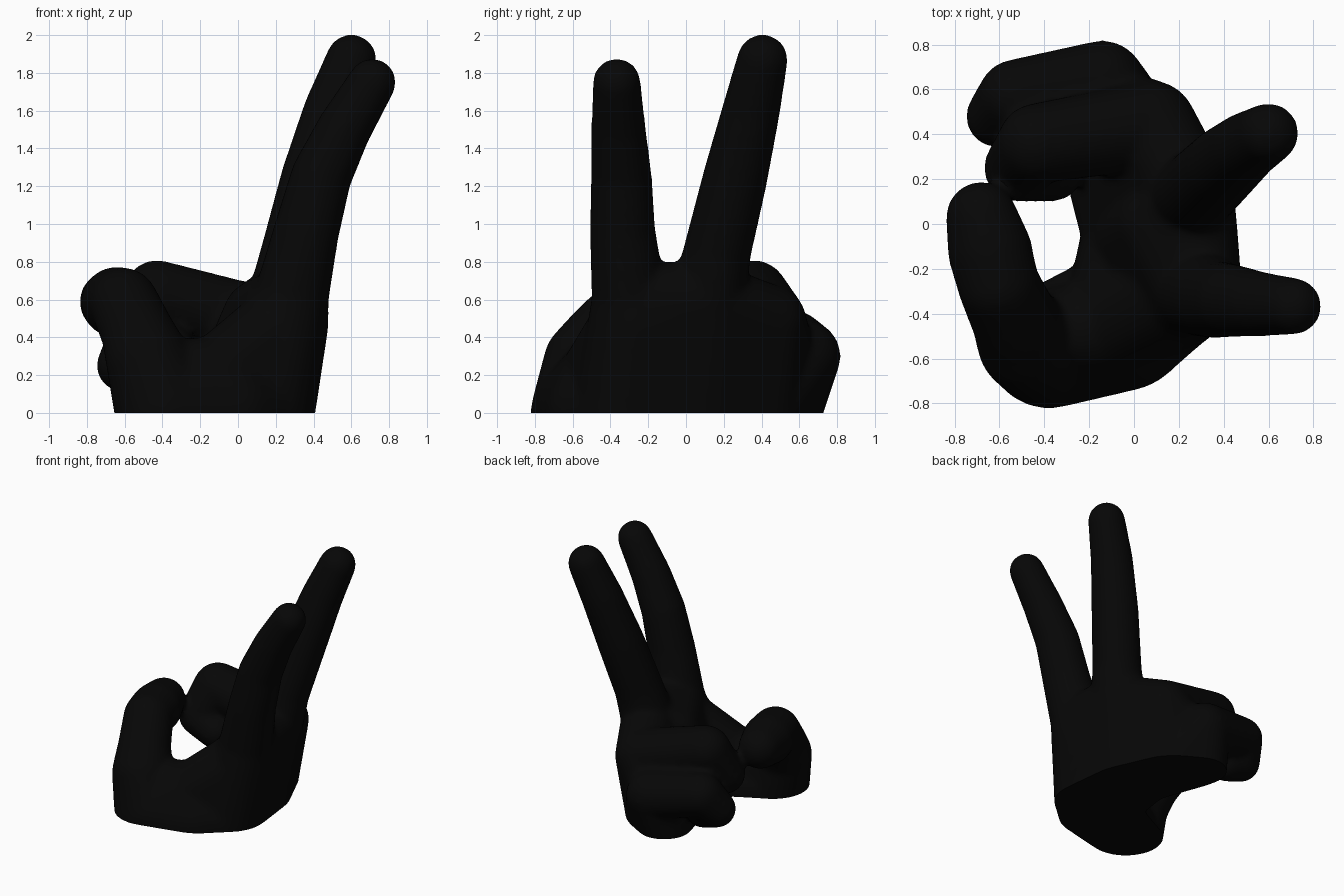
import bpy, bmesh
from mathutils import Matrix, Vector

if "Cube" in bpy.data.objects:
    bpy.data.objects.remove(bpy.data.objects["Cube"], do_unlink=True)

black = bpy.data.materials.new("soft black")
black.use_nodes = True
black.diffuse_color = (0.002, 0.002, 0.002, 1)
black.node_tree.nodes["Principled BSDF"].inputs["Base Color"].default_value = black.diffuse_color

body = bmesh.new()


def hull(balls):
    """Add the convex skin around balls given as (x, y, z, radius)."""
    points = []
    for x, y, z, r in balls:
        ball = bmesh.new()
        bmesh.ops.create_icosphere(ball, subdivisions=3, radius=r,
                                   matrix=Matrix.Translation((x, y, z)))
        points += [v.co.copy() for v in ball.verts]
        ball.free()
    skin = bmesh.new()
    for p in points:
        skin.verts.new(p)
    bmesh.ops.convex_hull(skin, input=skin.verts[:])
    bmesh.ops.delete(skin, geom=[v for v in skin.verts if not v.link_faces], context="VERTS")
    bmesh.ops.recalc_face_normals(skin, faces=skin.faces[:])
    mesh = bpy.data.meshes.new("skin_part")
    skin.to_mesh(mesh)
    skin.free()
    body.from_mesh(mesh)
    bpy.data.meshes.remove(mesh)


def chain(joints):
    """A limb whose segments run from joint to joint."""
    for pair in zip(joints, joints[1:]):
        hull(pair)


# Knuckles, heel of the hand and inner pads
index_knuckle = (.28, -.30, .60, .20)
index_base = (.245, -.27, .46, .235)
middle_knuckle = (.25, .12, .60, .20)
ring_knuckle = (.08, .44, .48, .20)
pinky_knuckle = (-.14, .63, .30, .19)
heel_front = (.12, -.31, 0, .29)
heel_mid = (.10, .04, 0, .27)
heel_back = (-.02, .36, 0, .25)
heel_edge = (-.19, .53, 0, .19)
thumb_root = (-.38, -.55, 0, .275)
thumb_mound = (-.475, -.53, .27, .225)
mound_side = (-.42, -.50, .18, .20)
web = (-.10, -.45, .19, .22)
pad = (-.02, -.07, .16, .21)
pad_low = (-.03, -.02, 0, .20)
pad_top = (.10, 0, .52, .18)
pad_back = (-.15, .32, .08, .18)

# Palm
hull([heel_front, heel_mid, index_knuckle, index_base, middle_knuckle, pad, pad_low, pad_top])
hull([heel_mid, heel_back, middle_knuckle, ring_knuckle, pad, pad_back])
hull([heel_back, heel_edge, pinky_knuckle, pad_back])
hull([ring_knuckle, heel_back, pad_back, (-.12, .55, .22, .16)])
hull([heel_front, thumb_root, (-.04, -.465, 0, .28), web])
hull([thumb_root, mound_side, web])
hull([heel_front, web, index_base])
hull([web, pad, pad_low, heel_front])

# Raised fingers
chain([index_knuckle, (.36, -.335, .95, .175), (.44, -.342, 1.25, .162),
       (.56, -.357, 1.5, .145), (.71, -.367, 1.75, .127)])
chain([middle_knuckle, (.30, .165, .85, .18), (.40, .262, 1.25, .172),
       (.50, .345, 1.6, .154), (.60, .405, 1.87, .135)])

# Curled fingers
chain([ring_knuckle, (-.43, .36, .63, .18), (-.52, .25, .42, .15), (-.36, .23, .34, .13)])
chain([pinky_knuckle, (-.53, .57, .38, .165), (-.61, .48, .25, .14), (-.48, .47, .20, .13)])

# Thumb
chain([thumb_root, thumb_mound, (-.53, -.43, .42, .195), (-.605, -.27, .585, .183),
       (-.642, -.12, .585, .19), (-.68, .03, .59, .16)])

# Fuse the parts into one soft skin
source = bpy.data.meshes.new("hand_source")
body.to_mesh(source)
body.free()
hand = bpy.data.objects.new("hand", source)
bpy.context.scene.collection.objects.link(hand)
fuse = hand.modifiers.new("fuse", "REMESH")
fuse.mode = "VOXEL"
fuse.voxel_size = 0.02
soften = hand.modifiers.new("soften", "SMOOTH")
soften.factor = 0.5
soften.iterations = 10
bpy.context.view_layer.update()
fused = bpy.data.meshes.new_from_object(hand.evaluated_get(bpy.context.evaluated_depsgraph_get()))
hand.modifiers.clear()

# Slice the wrist flat and cap it
bm = bmesh.new()
bm.from_mesh(fused)
cut = bmesh.ops.bisect_plane(bm, geom=bm.verts[:] + bm.edges[:] + bm.faces[:],
                             plane_co=Vector((0, 0, 0)), plane_no=Vector((0, 0, -1)),
                             clear_outer=True)
rim = [e for e in cut["geom_cut"] if isinstance(e, bmesh.types.BMEdge)]
bmesh.ops.holes_fill(bm, edges=rim, sides=0)
bmesh.ops.recalc_face_normals(bm, faces=bm.faces[:])
bm.to_mesh(fused)
bm.free()
hand.data = fused
bpy.data.meshes.remove(source)
fused.name = "hand"
fused.materials.clear()
fused.materials.append(black)

bpy.ops.object.select_all(action="DESELECT")
hand.select_set(True)
bpy.context.view_layer.objects.active = hand
bpy.ops.object.shade_smooth_by_angle(angle=0.8)
